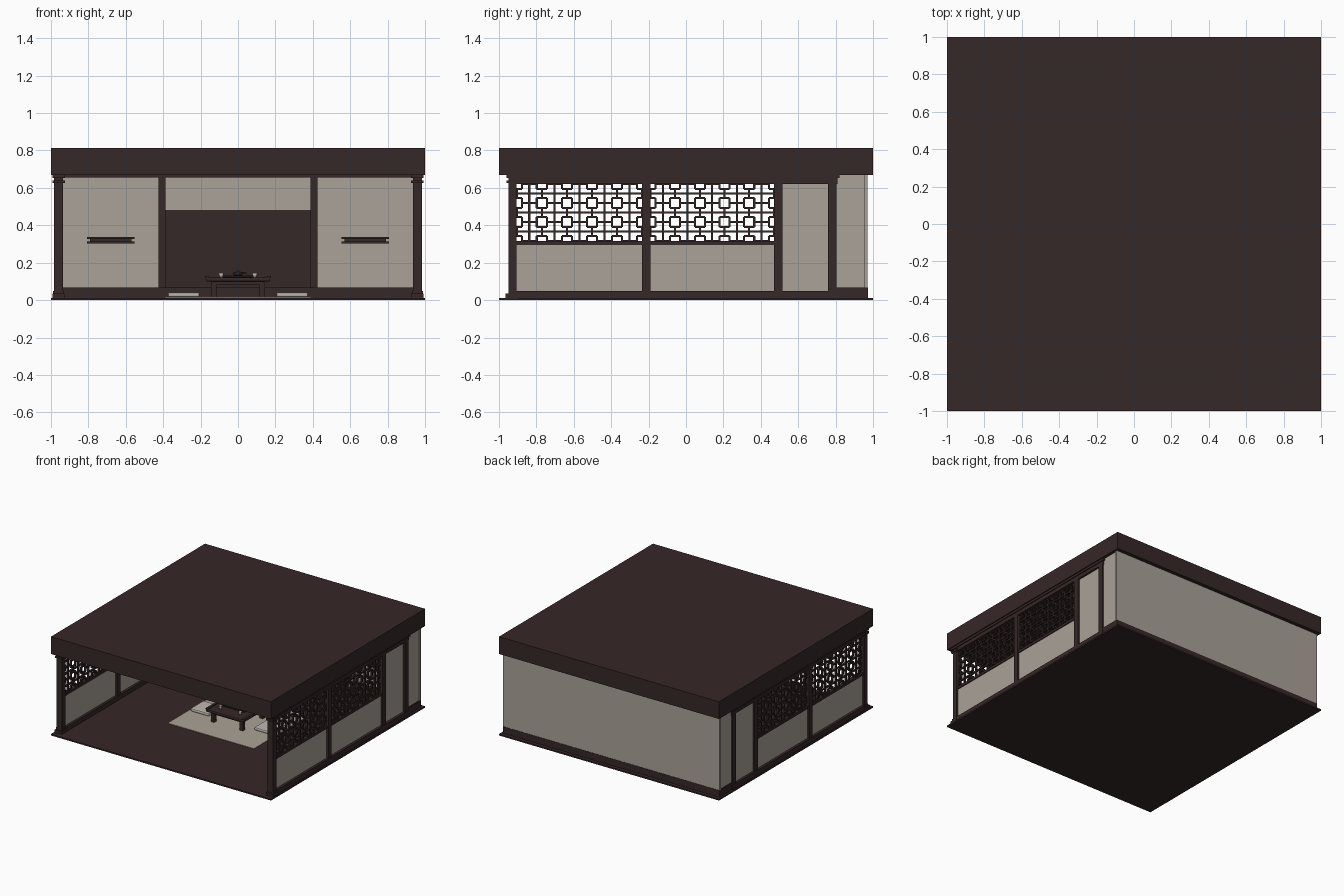
import bpy, bmesh, math
from mathutils import Vector

if "Cube" in bpy.data.objects:
    bpy.data.objects.remove(bpy.data.objects["Cube"])


def material(name, rgb):
    m = bpy.data.materials.new(name)
    m.diffuse_color = (*rgb, 1)
    m.use_nodes = True
    m.node_tree.nodes["Principled BSDF"].inputs["Base Color"].default_value = m.diffuse_color
    return m


WOOD = material("dark wood", (0.036, 0.021, 0.020))
PLASTER = material("warm grey plaster", (0.40, 0.36, 0.315))
RUG = material("beige rug", (0.40, 0.36, 0.30))
CUSHION = material("pale cushion", (0.52, 0.49, 0.44))
CLAY = material("dark clay", (0.022, 0.016, 0.015))
CUP = material("pale ceramic", (0.5, 0.48, 0.42))


def boxes(name, mat, spans, bevel=0):
    """One object from several boxes given as (x0, x1, y0, y1, z0, z1)."""
    bm = bmesh.new()
    for x0, x1, y0, y1, z0, z1 in spans:
        lo, hi = Vector((x0, y0, z0)), Vector((x1, y1, z1))
        vs = bmesh.ops.create_cube(bm, size=1)["verts"]
        for v in vs:
            v.co = (lo + hi) / 2 + v.co * (hi - lo)
    me = bpy.data.meshes.new(name)
    bm.to_mesh(me)
    bm.free()
    return finish(name, me, mat, bevel)


def finish(name, me, mat, bevel=0):
    ob = bpy.data.objects.new(name, me)
    bpy.context.collection.objects.link(ob)
    me.materials.append(mat)
    if bevel:
        b = ob.modifiers.new("soft edges", "BEVEL")
        b.width, b.segments = bevel, 2
    return ob


def lathe(name, mat, profile, loc, n=16):
    """Turned shape from (radius, height) points."""
    bm = bmesh.new()
    vs = [bm.verts.new((r, 0, z)) for r, z in profile]
    es = [bm.edges.new(p) for p in zip(vs, vs[1:])]
    bmesh.ops.spin(bm, geom=vs + es, axis=(0, 0, 1), cent=(0, 0, 0),
                   angle=2 * math.pi, steps=n)
    bmesh.ops.remove_doubles(bm, verts=bm.verts, dist=1e-5)
    bmesh.ops.recalc_face_normals(bm, faces=bm.faces)
    me = bpy.data.meshes.new(name)
    bm.to_mesh(me)
    bm.free()
    ob = finish(name, me, mat)
    ob.location = loc
    for p in me.polygons:
        p.use_smooth = True
    return ob


def both(ob):
    """Mirror across x = 0."""
    m = ob.modifiers.new("mirror", "MIRROR")
    m.use_bisect_axis[0] = False
    return ob


# Floor slab and flat roof
boxes("floor", WOOD, [(-1, 1, -1, 1, 0, 0.012)])
boxes("roof", WOOD, [(-1, 1, -1, 1, 0.67, 0.812)])

# Side walls: sill, posts, rails
BAYS = [(-0.905, -0.235), (-0.19, 0.47)]
POSTS = [(-0.95, -0.905), (-0.235, -0.19), (0.47, 0.515), (0.76, 0.805)]
both(boxes("side_posts", WOOD, [(0.935, 0.985, a, b, 0.01, 0.67) for a, b in POSTS]))
both(boxes("side_sill", WOOD, [(0.93, 0.99, -0.95, 0.81, 0.01, 0.05)]))
both(boxes("side_top_beam", WOOD, [(0.935, 0.985, -0.95, 0.81, 0.622, 0.655),
                                   (0.925, 0.992, -0.96, 0.82, 0.652, 0.672)]))
both(boxes("front_post_foot", WOOD, [(0.928, 0.993, -0.965, -0.895, 0.01, 0.035)]))
both(boxes("front_post_bracket", WOOD, [(0.925, 0.992, -0.96, -0.89, 0.625, 0.64)]))
both(boxes("window_rails", WOOD, [(0.945, 0.978, a, b, 0.296, 0.316) for a, b in BAYS]))

# Plaster panels below the windows and beside the back bay
both(boxes("side_panels", PLASTER, [(0.95, 0.97, a, b, 0.05, 0.296) for a, b in BAYS]
           + [(0.95, 0.97, 0.515, 0.76, 0.05, 0.622)]))

# Lattice windows: small square rings on a grid, joined by bars, a cross in each cell
T, HALF, D = 0.0055, 0.027, (0.953, 0.968)


def bar_y(y0, y1, z):
    return (*D, y0, y1, z - T, z + T)


def bar_z(y, z0, z1):
    return (*D, y - T, y + T, z0, z1)


Z0, Z1, NZ, NY = 0.316, 0.622, 3, 5
for k, (a, b) in enumerate(BAYS):
    dy, dz, parts = (b - a) / NY, (Z1 - Z0) / NZ, []
    for i in range(NY + 1):
        for j in range(NZ + 1):
            y, z = a + i * dy, Z0 + j * dz
            ya, yb = max(a, y - HALF), min(b, y + HALF)
            za, zb = max(Z0, z - HALF), min(Z1, z + HALF)
            parts += [bar_y(ya, yb, q) for q in (z - HALF, z + HALF) if Z0 < q < Z1]
            parts += [bar_z(q, za, zb) for q in (y - HALF, y + HALF) if a < q < b]
            if i < NY:
                parts.append(bar_y(y + HALF, y + dy - HALF, z))
            if j < NZ:
                parts.append(bar_z(y, z + HALF, z + dz - HALF))
            if i < NY and j < NZ:
                cy, cz = y + dy / 2, z + dz / 2
                parts += [bar_y(y, y + dy, cz), bar_z(cy, z, z + dz)]
    both(boxes(f"lattice_{k + 1}", WOOD, parts))

# Back bay: raised platform, outer walls, posts and alcove
boxes("back_platform", WOOD, [(-0.985, 0.985, 0.80, 0.972, 0.01, 0.068)])
boxes("back_wall", PLASTER, [(-0.985, 0.985, 0.955, 0.97, 0.068, 0.67)])
both(boxes("back_side_wall", PLASTER, [(0.955, 0.975, 0.805, 0.955, 0.068, 0.67)]))
both(boxes("alcove_post", WOOD, [(0.388, 0.425, 0.78, 0.82, 0.065, 0.67)]))
both(boxes("alcove_divider", PLASTER, [(0.398, 0.415, 0.82, 0.955, 0.068, 0.67)]))
boxes("alcove_lintel", PLASTER, [(-0.39, 0.39, 0.793, 0.807, 0.48, 0.67)])
boxes("alcove_back", WOOD, [(-0.398, 0.398, 0.947, 0.955, 0.068, 0.67)])
boxes("back_beam", WOOD, [(-0.94, 0.94, 0.78, 0.82, 0.655, 0.67)])

# Floating shelves: wide lips around a narrower core
both(boxes("wall_shelf", WOOD, [(0.553, 0.807, 0.82, 0.955, 0.328, 0.338),
                                (0.57, 0.79, 0.83, 0.955, 0.313, 0.328),
                                (0.553, 0.807, 0.82, 0.955, 0.303, 0.313)]))

# Rug and seat cushions
boxes("rug", RUG, [(-0.39, 0.39, -0.35, 0.35, 0.012, 0.016)])
both(boxes("cushion", CUSHION, [(0.205, 0.375, -0.085, 0.085, 0.016, 0.042)], 0.01))

# Low tea table with raised end lips
legs = [(sx * 0.13 - 0.015, sx * 0.13 + 0.015, sy * 0.13 - 0.015, sy * 0.13 + 0.015, 0.016, 0.095)
        for sx in (-1, 1) for sy in (-1, 1)]
boxes("table_legs", WOOD, legs)
boxes("table_apron", WOOD, [(-0.14, 0.14, -0.14, 0.14, 0.08, 0.1)])
boxes("table_top", WOOD, [(-0.172, 0.172, -0.172, 0.172, 0.1, 0.122)], 0.006)
both(boxes("table_end_lip", WOOD, [(0.155, 0.176, -0.172, 0.172, 0.118, 0.128)]))

# Tea set
boxes("tea_tray", CLAY, [(-0.1, 0.1, -0.06, 0.06, 0.122, 0.132)], 0.003)
lathe("teapot", CLAY, [(0, 0.132), (0.02, 0.132), (0.03, 0.141), (0.022, 0.15),
                       (0.006, 0.153), (0.005, 0.158), (0, 0.159)], (0, 0, 0))
boxes("teapot_spout", CLAY, [(0.025, 0.045, -0.004, 0.004, 0.143, 0.151)])
for i, (x, y) in enumerate([(-0.09, 0.1), (0.09, 0.1), (-0.09, -0.1), (0.09, -0.1)]):
    lathe(f"cup_{i + 1}", CUP, [(0, 0.122), (0.009, 0.122), (0.014, 0.145),
                                (0.012, 0.145), (0.008, 0.126), (0, 0.126)], (x, y, 0))
